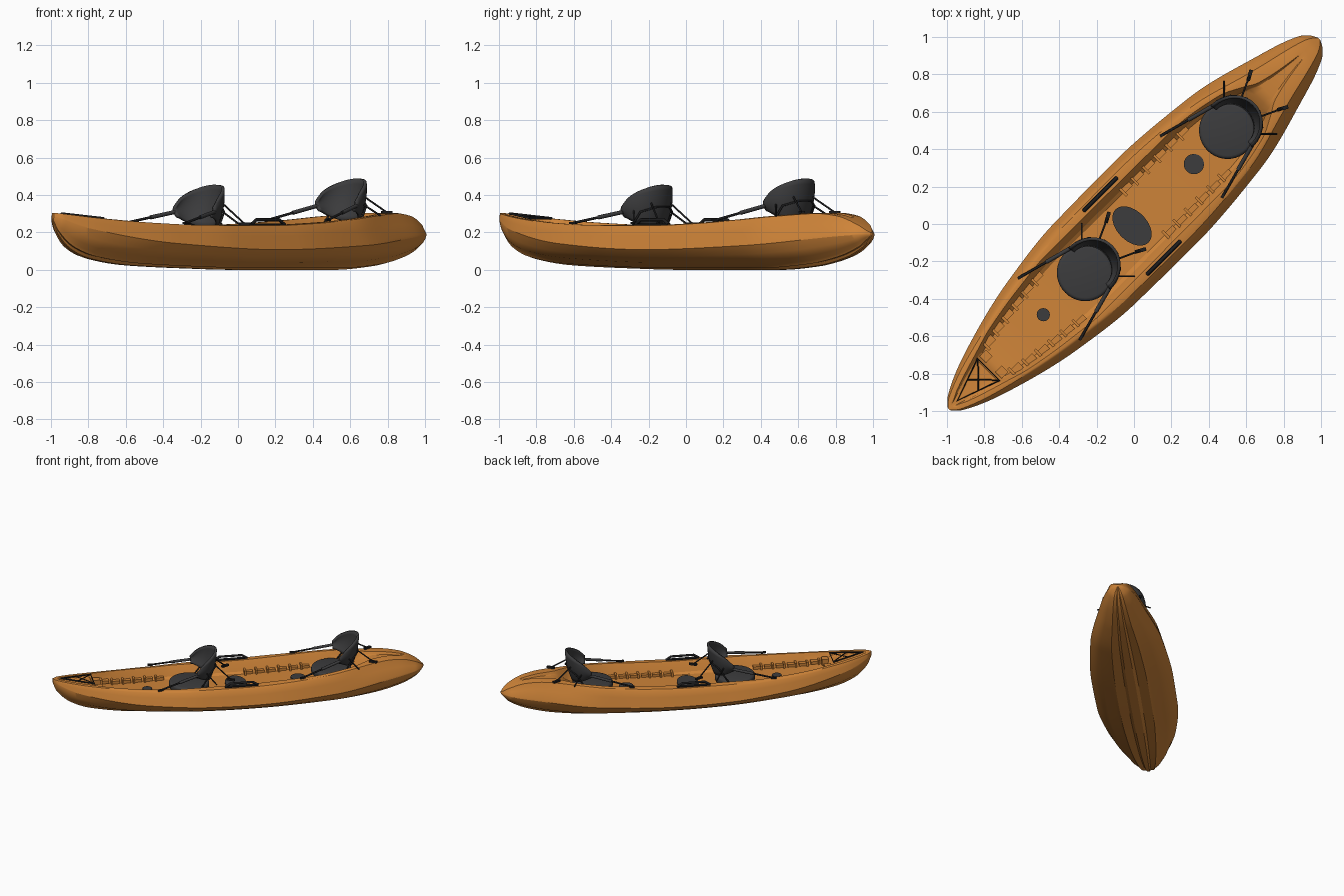
import bpy, bmesh, math
from mathutils import Matrix, Vector

if "Cube" in bpy.data.objects:
    bpy.data.objects.remove(bpy.data.objects["Cube"])

TURN = math.pi / 4  # the boat is built along x, then turned onto the diagonal


def material(name, color):
    m = bpy.data.materials.new(name)
    m.use_nodes = True
    m.diffuse_color = (*color, 1)
    m.node_tree.nodes["Principled BSDF"].inputs["Base Color"].default_value = (*color, 1)
    return m


ORANGE = material("orange plastic", (0.62, 0.23, 0.04))
GREY = material("dark grey fabric", (0.045, 0.045, 0.047))
BLACK = material("black fittings", (0.013, 0.013, 0.014))


def finish(obj, mat, angle=35):
    obj.data.materials.clear()
    obj.data.materials.append(mat)
    obj.rotation_euler.z = TURN
    bpy.ops.object.select_all(action="DESELECT")
    obj.select_set(True)
    bpy.context.view_layer.objects.active = obj
    bpy.ops.object.shade_smooth_by_angle(angle=math.radians(angle))
    return obj


def from_bmesh(name, bm, mat, angle=35):
    bmesh.ops.recalc_face_normals(bm, faces=bm.faces)
    mesh = bpy.data.meshes.new(name)
    bm.to_mesh(mesh)
    bm.free()
    obj = bpy.data.objects.new(name, mesh)
    bpy.context.collection.objects.link(obj)
    return finish(obj, mat, angle)


def tube(name, points, radius, mat, closed=False):
    curve = bpy.data.curves.new(name, "CURVE")
    curve.dimensions = "3D"
    curve.bevel_depth = radius
    curve.bevel_resolution = 2
    curve.use_fill_caps = True
    line = curve.splines.new("POLY")
    line.points.add(len(points) - 1)
    for p, co in zip(line.points, points):
        p.co = (*co, 1)
    line.use_cyclic_u = closed
    obj = bpy.data.objects.new(name, curve)
    bpy.context.collection.objects.link(obj)
    bpy.ops.object.select_all(action="DESELECT")
    obj.select_set(True)
    bpy.context.view_layer.objects.active = obj
    bpy.ops.object.convert(target="MESH")
    return finish(bpy.context.object, mat, 50)


def disc(name, center, ru, rv, height, mat, bevel=0.0):
    bm = bmesh.new()
    bmesh.ops.create_cone(bm, cap_ends=True, segments=40, radius1=1, radius2=1, depth=height,
                          matrix=Matrix.Translation(center) @ Matrix.Diagonal((ru, rv, 1, 1)))
    if bevel:
        rims = [e for e in bm.edges if abs(e.verts[0].co.z - e.verts[1].co.z) < 1e-5]
        bmesh.ops.bevel(bm, geom=rims, offset=bevel, segments=3, affect="EDGES", profile=0.5)
    return from_bmesh(name, bm, mat)


def block(bm, center, size, spin=0):
    bmesh.ops.create_cube(bm, size=1, matrix=Matrix.Translation(center)
                          @ Matrix.Rotation(spin, 4, "Z") @ Matrix.Diagonal((*size, 1)))


def smooth_table(*pairs):
    """Monotone cubic through (position, value) pairs."""
    xs, ys = zip(*pairs)
    d = [(ys[i + 1] - ys[i]) / (xs[i + 1] - xs[i]) for i in range(len(xs) - 1)]
    t = [d[0]] + [2 * a * b / (a + b) if a * b > 0 else 0 for a, b in zip(d, d[1:])] + [d[-1]]

    def value(x):
        x = min(max(x, xs[0]), xs[-1])
        i = max(k for k in range(len(d)) if xs[k] <= x)
        h = xs[i + 1] - xs[i]
        s = (x - xs[i]) / h
        return ((1 + 2 * s) * (1 - s) ** 2 * ys[i] + s * (1 - s) ** 2 * h * t[i]
                + s * s * (3 - 2 * s) * ys[i + 1] + s * s * (s - 1) * h * t[i + 1])
    return value


# Hull lines along the length
beam = smooth_table((-1.4, .008), (-1.36, .05), (-1.1, .16), (-.68, .262), (-.3, .305), (.15, .31),
                    (.68, .27), (1.1, .168), (1.33, .088), (1.38, .045), (1.4, .008))
chine = smooth_table((-1.4, .285), (-1.25, .225), (-.7, .14), (0, .108), (.7, .13), (1.27, .18), (1.4, .19))
keel = smooth_table((-1.4, .265), (-1.37, .2), (-1.27, .11), (-1.13, .06), (-.85, .025), (-.4, .008),
                    (0, 0), (.7, 0), (1.0, .02), (1.2, .06), (1.34, .12), (1.4, .18))
sheer = smooth_table((-1.4, .305), (-1.13, .275), (-.8, .25), (-.5, .24), (0, .24), (.3, .25), (.57, .266),
                     (.85, .29), (1.1, .305), (1.22, .292), (1.34, .245), (1.4, .2))
rim = smooth_table((-1.4, .85), (-1, .86), (0, .88), (.6, .87), (1.0, .72), (1.4, .6))
opening = smooth_table((-1.4, .001), (-1.36, .012), (-1.3, .04), (-1.1, .105), (-.9, .16), (-.5, .215),
                       (.5, .21), (.8, .165), (.93, .105), (1.0, .065), (1.22, .02), (1.4, .001))
depth = smooth_table((-1.37, 0), (-1.32, .015), (-1.11, .02), (-1.07, .065), (-.9, .085), (0, .09),
                     (.85, .1), (.93, .05), (.98, .025), (1.2, .015), (1.26, 0))


def floor_z(u):
    return sheer(u) - depth(u)


def half_section(u):
    """Points from the keel round the gunwale to the middle of the floor."""
    b, zk, zc, zs, o = beam(u), keel(u), chine(u), sheer(u), opening(u)
    r = b * rim(u)
    lower = [(0, 0), (.1, 0), (.17, .12), (.4, .08), (.47, .2), (.7, .36), (.88, .64), (1, 1)]
    pts = [(f * b, zk + h * (zc - zk)) for f, h in lower]
    top = max(zs, zc + .004)
    pts += [(b * .985, zc + .1 * (top - zc)), (b * .4 + r * .6, zc + .55 * (top - zc)),
            (r, top - .12 * (top - zc)), (r * .96, top - .03 * (top - zc))]
    o = min(o, r * .85)
    dz = depth(u)
    pts += [((r + o) / 2, top), (o, top), (o * .95, top - .2 * dz), (o * .83, top - .85 * dz),
            (o * .74, top - dz), (o * .35, top - dz), (0, top - dz)]
    return pts


# Hull, deck and cockpit well as one lofted skin
bm = bmesh.new()
rings = []
STATIONS = 110
for i in range(STATIONS + 1):
    u = -1.4 * math.cos(math.pi * i / STATIONS)
    half = half_section(u)
    loop = half + [(-v, z) for v, z in reversed(half[1:-1])]
    rings.append([bm.verts.new((u, v, z)) for v, z in loop])
for a, b in zip(rings, rings[1:]):
    for j in range(len(a)):
        k = (j + 1) % len(a)
        bm.faces.new((a[j], a[k], b[k], b[j]))
bm.faces.new(rings[0])
bm.faces.new(rings[-1])
from_bmesh("hull", bm, ORANGE, 28)

# Moulded foot steps along both sides of the wells
bm = bmesh.new()
for start, count in ((-1.02, 6), (.08, 6)):
    for i in range(count):
        u = start + i * .085
        for side in (-1, 1):
            block(bm, (u, side * opening(u) * .75, floor_z(u) + .016), (.014, .055, .036))
            block(bm, (u + .03, side * opening(u) * .8, floor_z(u) + .01), (.06, .04, .022))
for side in (-1, 1):
    block(bm, (-1.06, side * .06, floor_z(-1.06) + .02), (.05, .05, .05))
from_bmesh("foot_steps", bm, ORANGE)

# Hatch covers on the floor
for name, u, ru, rv in (("center_hatch", -.015, .08, .125), ("rear_hatch", .453, .054, .054),
                        ("front_hatch", -.686, .035, .035)):
    disc(name, (u, 0, floor_z(u) + .004), ru, rv, .012, GREY)


def backrest(name, uc, lift):
    """Curved panel, highest in the middle, with wings reaching forward."""
    bm = bmesh.new()
    columns, rows, grid = 24, 8, []
    for i in range(columns + 1):
        a = math.radians(-95 + 190 * i / columns)
        c = max(math.cos(a), 0)
        low, high = .285 - .06 * c, .335 + .12 * c ** .6
        column = []
        for j in range(rows + 1):
            s = j / rows
            swell = 1 + .06 * math.sin(math.pi * s) - .14 * (1 - s) ** 2
            column.append(bm.verts.new((uc + (.125 * math.cos(a)) * swell + .03 * s * c,
                                        .145 * math.sin(a) * swell, low + (high - low) * s + lift)))
        grid.append(column)
    for p, q in zip(grid, grid[1:]):
        for j in range(rows):
            bm.faces.new((p[j], q[j], q[j + 1], p[j + 1]))
    obj = from_bmesh(name, bm, GREY, 50)
    solid = obj.modifiers.new("padding", "SOLIDIFY")
    solid.thickness = .016
    solid.offset = 0


# Two seats with their straps and frames
for label, uc, lift in (("front", -.325, 0), ("rear", .75, .033)):
    z = floor_z(uc)
    disc(label + "_seat_cushion", (uc - .045, 0, z + .028), .15, .152, .056, GREY, .018)
    backrest(label + "_backrest", uc, lift)
    tube(label + "_seat_frame", [(uc + .02, -.14, z + .04), (uc + .1, -.12, .31 + lift),
                                 (uc + .15, -.05, .335 + lift), (uc + .15, .05, .335 + lift),
                                 (uc + .1, .12, .31 + lift), (uc + .02, .14, z + .04)], .006, BLACK)
    for side, word in ((-1, "right"), (1, "left")):
        end = uc - .3
        wing = Vector((uc, side * .147, .31 + lift))
        anchor = Vector((end, side * .228, sheer(end) + .008))
        tube(f"{label}_{word}_front_strap", [wing, anchor], .007, BLACK)
        tube(f"{label}_{word}_strap_pad", [wing, wing.lerp(anchor, .5)], .011, GREY)
        back = uc + .25
        tube(f"{label}_{word}_rear_strap", [(uc + .13, side * .07, .36 + lift),
                                            (back, side * .125, sheer(back) + .006)], .005, BLACK)
        tube(f"{label}_{word}_side_brace", [(uc + .06, side * .13, .32 + lift),
                                            (uc + .13, side * .2, sheer(uc) + .006)], .005, BLACK)
        bm = bmesh.new()
        block(bm, anchor, (.04, .016, .012), -side * .26)
        block(bm, (back, side * .125, sheer(back) + .006), (.06, .02, .014), side * .5)
        from_bmesh(f"{label}_{word}_strap_anchors", bm, BLACK)

# Carry handles on the gunwales
for side, word in ((-1, "right"), (1, "left")):
    v = side * .24
    tube(word + "_carry_handle", [(-.14, v, .243), (-.1, v, .268), (.07, v, .268), (.11, v, .243)], .009, BLACK)
    bm = bmesh.new()
    block(bm, (-.015, v, .243), (.25, .026, .008))
    from_bmesh(word + "_handle_base", bm, BLACK)

# Bow cargo cords
tip, left, right = [(u, v, sheer(u) + .004) for u, v in ((-1.335, 0), (-1.1, .083), (-1.1, -.083))]
tube("bow_cord_frame", [tip, left, right], .006, BLACK, True)
for side, word in ((-1, "right"), (1, "left")):
    tube(word + "_bow_cross_cord", [(-1.1, side * .08, sheer(-1.1) + .005),
                                    (-1.22, -side * .042, sheer(-1.22) + .005)], .004, BLACK)
